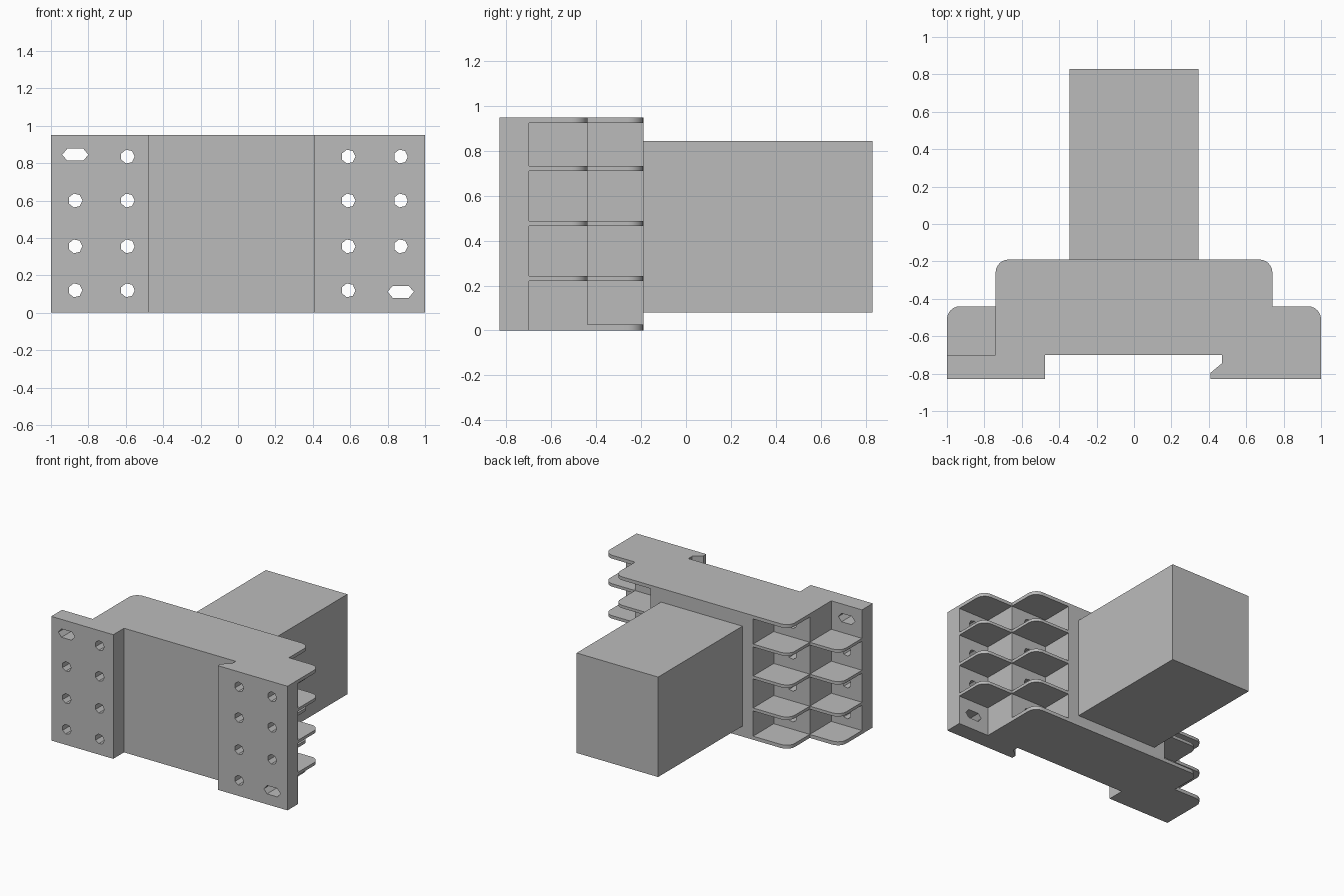
import bpy, bmesh, math
from mathutils import Vector

if "Cube" in bpy.data.objects:
    bpy.data.objects.remove(bpy.data.objects["Cube"])

H = 0.95
grey = bpy.data.materials.new("plain grey")
grey.diffuse_color = (0.5, 0.5, 0.5, 1)
grey.use_nodes = True
grey.node_tree.nodes["Principled BSDF"].inputs["Base Color"].default_value = grey.diffuse_color


def make_object(name, prisms):
    """Each prism is a closed loop of 3D points plus an extrusion vector."""
    bm = bmesh.new()
    for loop, vec in prisms:
        face = bm.faces.new([bm.verts.new(p) for p in loop])
        ext = bmesh.ops.extrude_face_region(bm, geom=[face], use_keep_orig=True)
        moved = [g for g in ext["geom"] if isinstance(g, bmesh.types.BMVert)]
        bmesh.ops.translate(bm, verts=moved, vec=Vector(vec))
    bmesh.ops.recalc_face_normals(bm, faces=bm.faces[:])
    mesh = bpy.data.meshes.new(name)
    bm.to_mesh(mesh)
    bm.free()
    mesh.materials.append(grey)
    ob = bpy.data.objects.new(name, mesh)
    bpy.context.collection.objects.link(ob)
    return ob


def upright(points, z0, z1):
    return [(x, y, z0) for x, y in points], (0, 0, z1 - z0)


def fillet(cx, cy, r, a0, a1, n=6):
    return [(cx + r * math.cos(math.radians(a0 + (a1 - a0) * i / n)),
             cy + r * math.sin(math.radians(a0 + (a1 - a0) * i / n))) for i in range(n + 1)]


def flip(points):
    return [(-x, y) for x, y in points]


def rect(x0, x1, y0, y1):
    return [(x0, y0), (x1, y0), (x1, y1), (x0, y1)]


def cut(target, cutter):
    cutter.hide_render = True
    mod = target.modifiers.new("cut", "BOOLEAN")
    mod.operation = "DIFFERENCE"
    mod.solver = "EXACT"
    mod.object = cutter
    bpy.context.view_layer.objects.active = target
    bpy.ops.object.modifier_apply(modifier=mod.name)
    bpy.data.objects.remove(cutter)


# Stepped bracket outline, with a clip lip on the right front plate
R = 0.07
right_back = ([(1, -0.83)] + fillet(1 - R, -0.44 - R, R, 0, 90)
              + [(0.74, -0.44)] + fillet(0.74 - R, -0.19 - R, R, 0, 90))
left_back = flip(right_back)[::-1]
front = [(-0.475, -0.83), (-0.475, -0.70), (0.47, -0.70), (0.47, -0.745),
         (0.41, -0.795), (0.41, -0.83)]
bracket = make_object("bracket", [upright(right_back + left_back + front, 0, H)])

# Stepped pockets between the thin shelves, on both sides
pocket = [(0.435, -0.1), (0.435, -0.44), (0.74, -0.44),
          (0.74, -0.70), (1.1, -0.70), (1.1, -0.1)]
rows = [(0.027, 0.22), (0.243, 0.465), (0.488, 0.71), (0.732, 0.924)]
cut(bracket, make_object("pocket_cutter", [
    upright(p, z0, z1) for z0, z1 in rows for p in (pocket, flip(pocket))]))

# One open outer corner per side: bottom right and top left
cut(bracket, make_object("corner_cutter", [
    upright(rect(0.74, 1.1, -0.70, -0.3), -0.1, 0.2),
    upright(rect(-1.1, -0.74, -0.70, -0.3), 0.75, H + 0.1)]))

# Screw holes, with a long slot in each open corner
holes = []
for side in (-1, 1):
    for row, z in enumerate((0.12, 0.355, 0.60, 0.835)):
        for x, depth in ((0.59, 0.55), (0.87, 0.3)):
            slot = x > 0.8 and row == (0 if side > 0 else 3)
            if slot:
                z = 0.112 if side > 0 else 0.845
                shape = [(-0.07, 0), (-0.043, -0.032), (0.043, -0.032),
                         (0.07, 0), (0.043, 0.032), (-0.043, 0.032)]
            else:
                shape = [(0.038 * math.cos(k * math.tau / 7),
                          0.038 * math.sin(k * math.tau / 7)) for k in range(7)]
            holes.append(([(side * x + u, -0.9, z + v) for u, v in shape], (0, depth, 0)))
cut(bracket, make_object("hole_cutter", holes))

# Rear block
block = make_object("rear_block", [upright(rect(-0.345, 0.345, -0.19, 0.83), 0.08, 0.845)])

# Smooth fillets, sharp edges elsewhere
bpy.ops.object.select_all(action="DESELECT")
bracket.select_set(True)
bpy.context.view_layer.objects.active = bracket
bpy.ops.object.shade_smooth_by_angle(angle=math.radians(25))
